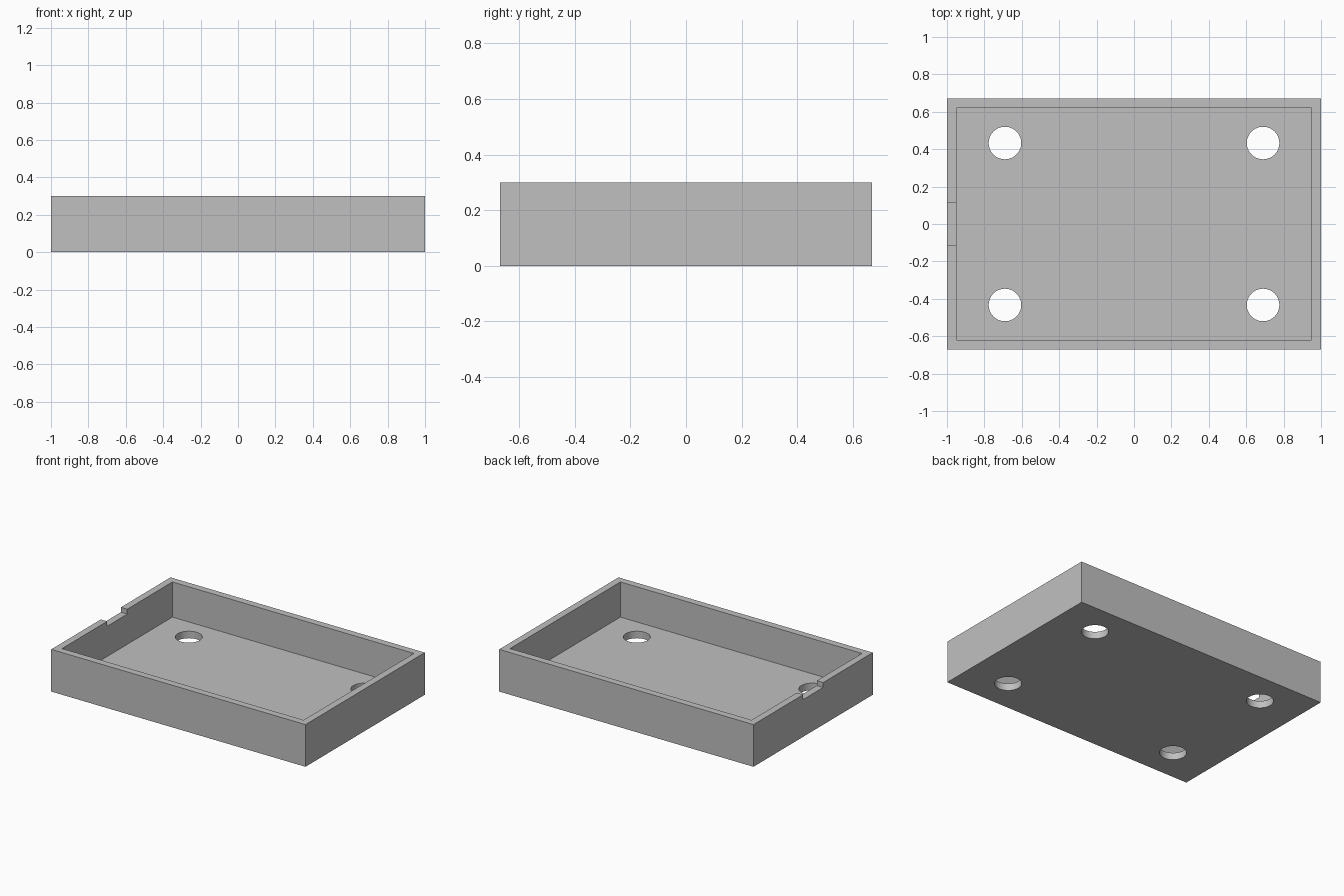
import bpy

if "Cube" in bpy.data.objects:
    bpy.data.objects.remove(bpy.data.objects["Cube"], do_unlink=True)

LENGTH, WIDTH, HEIGHT = 2.0, 1.34, 0.30
WALL, FLOOR = 0.05, 0.05
NOTCH_WIDTH, NOTCH_DEPTH = 0.225, 0.035
HOLE_X, HOLE_Y, HOLE_RADIUS = 0.69, 0.433, 0.087

# Plain grey finish
grey = bpy.data.materials.new("plain_grey")
grey.use_nodes = True
grey.diffuse_color = (0.53, 0.53, 0.53, 1)
grey.node_tree.nodes["Principled BSDF"].inputs["Base Color"].default_value = grey.diffuse_color


def box(name, low, high):
    """Box between two opposite corners."""
    centre = [(a + b) / 2 for a, b in zip(low, high)]
    bpy.ops.mesh.primitive_cube_add(size=1, location=centre)
    obj = bpy.context.object
    obj.name = name
    obj.scale = [b - a for a, b in zip(low, high)]
    bpy.ops.object.transform_apply(location=True, rotation=False, scale=True)
    obj.data.materials.append(grey)
    return obj


def cut(target, cutter):
    """Subtract a cutter from the target, then discard the cutter."""
    cutter.hide_render = True
    mod = target.modifiers.new("cut", 'BOOLEAN')
    mod.operation = 'DIFFERENCE'
    mod.solver = 'EXACT'
    mod.object = cutter
    bpy.context.view_layer.objects.active = target
    bpy.ops.object.modifier_apply(modifier=mod.name)
    bpy.data.objects.remove(cutter, do_unlink=True)


# Outer block
x, y = LENGTH / 2, WIDTH / 2
tray = box("tray", (-x, -y, 0), (x, y, HEIGHT))

# Open cavity
cut(tray, box("cavity_cutter", (WALL - x, WALL - y, FLOOR),
              (x - WALL, y - WALL, HEIGHT + 0.1)))

# Shallow notch in the rim of the right wall
cut(tray, box("notch_cutter", (-x - 0.1, -NOTCH_WIDTH / 2, HEIGHT - NOTCH_DEPTH),
              (-x + WALL + 0.1, NOTCH_WIDTH / 2, HEIGHT + 0.1)))

# Four round holes through the floor
for sx in (-1, 1):
    for sy in (-1, 1):
        bpy.ops.mesh.primitive_cylinder_add(vertices=64, radius=HOLE_RADIUS, depth=0.2,
                                            location=(sx * HOLE_X, sy * HOLE_Y, FLOOR / 2))
        hole = bpy.context.object
        hole.name = "hole_cutter"
        hole.data.materials.append(grey)
        cut(tray, hole)

# Smooth hole walls, sharp edges elsewhere
bpy.ops.object.select_all(action='DESELECT')
tray.select_set(True)
bpy.context.view_layer.objects.active = tray
bpy.ops.object.shade_smooth_by_angle()
